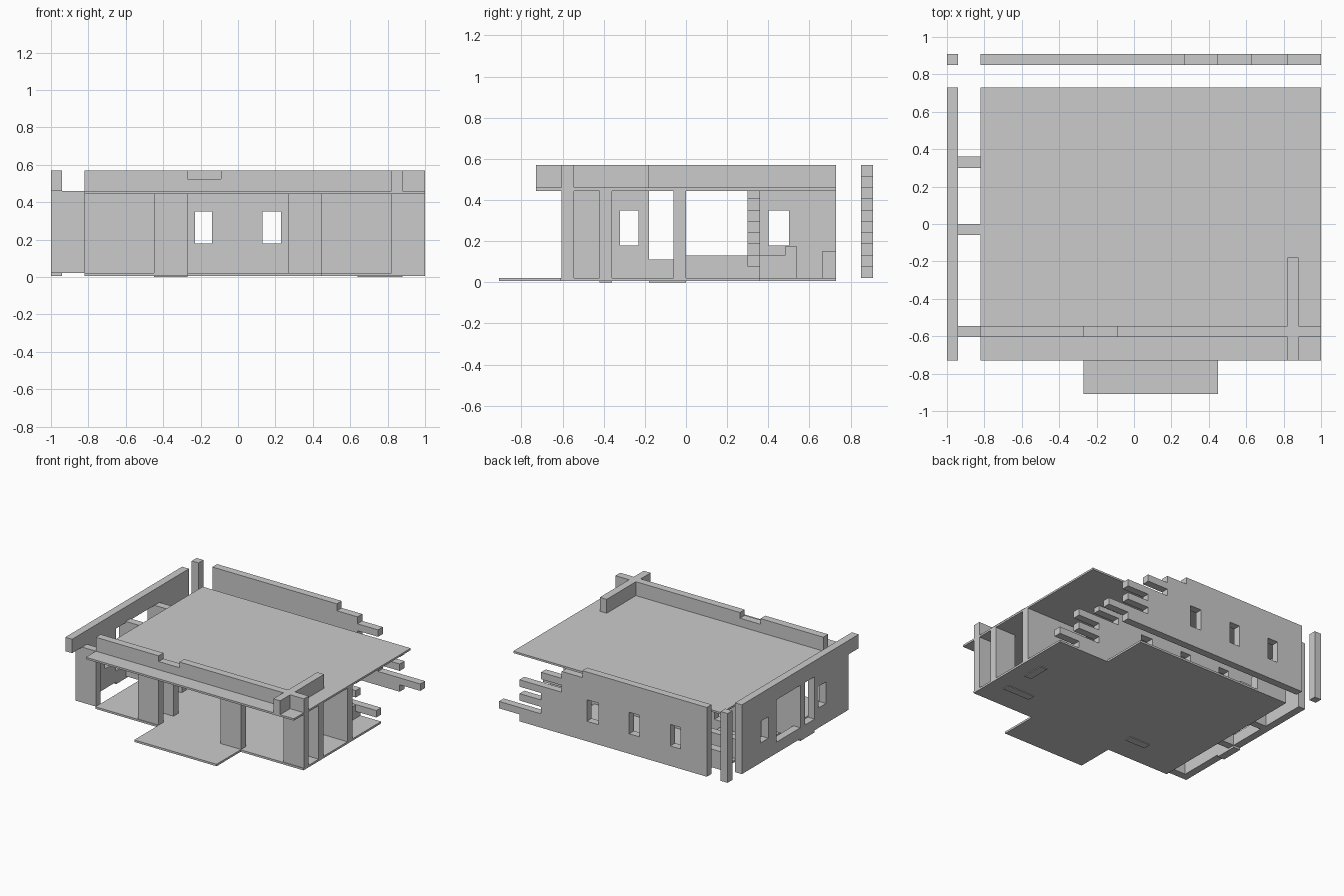
import bpy

if "Cube" in bpy.data.objects:
    bpy.data.objects.remove(bpy.data.objects["Cube"])


def box(name, x0, x1, y0, y1, z0, z1):
    """Axis-aligned block given by its extents."""
    bpy.ops.mesh.primitive_cube_add(size=1, location=((x0 + x1) / 2, (y0 + y1) / 2, (z0 + z1) / 2))
    ob = bpy.context.object
    ob.name = name
    ob.scale = (x1 - x0, y1 - y0, z1 - z0)
    bpy.ops.object.transform_apply(location=True, scale=True)
    return ob


def profile(name, pts, axis, lo, hi):
    """Extrude a 2D outline: axis 'x' takes (y,z), 'y' takes (x,z), 'z' takes (x,y)."""
    def to3(p, t):
        return {'x': (t, p[0], p[1]), 'y': (p[0], t, p[1]), 'z': (p[0], p[1], t)}[axis]
    n = len(pts)
    verts = [to3(p, lo) for p in pts] + [to3(p, hi) for p in pts]
    faces = [tuple(range(n)), tuple(range(2 * n - 1, n - 1, -1))]
    faces += [(i, i + n, (i + 1) % n + n, (i + 1) % n) for i in range(n)]
    me = bpy.data.meshes.new(name)
    me.from_pydata(verts, [], faces)
    ob = bpy.data.objects.new(name, me)
    bpy.context.collection.objects.link(ob)
    bpy.context.view_layer.objects.active = ob
    ob.select_set(True)
    bpy.ops.object.mode_set(mode='EDIT')
    bpy.ops.mesh.select_all(action='SELECT')
    bpy.ops.mesh.normals_make_consistent(inside=False)
    bpy.ops.object.mode_set(mode='OBJECT')
    return ob


def cut(target, boxes):
    """Cut rectangular openings out of a wall."""
    for b in boxes:
        c = box("opening_cutter", *b)
        m = target.modifiers.new("opening", 'BOOLEAN')
        m.operation = 'DIFFERENCE'
        m.solver = 'EXACT'
        m.object = c
        bpy.context.view_layer.objects.active = target
        bpy.ops.object.modifier_apply(modifier=m.name)
        bpy.data.objects.remove(c, do_unlink=True)


def ragged_wall(name, left, ends, y0, y1, z0, h, top=None):
    """Wall in board courses, each ending at its own x on the right."""
    pts = [(left, z0)]
    for i, e in enumerate(ends):
        a, b = z0 + i * h, z0 + (i + 1) * h
        if top and i == len(ends) - 1:
            b = top
        if pts[-1][0] == e and i > 0:
            pts[-1] = (e, b)
        else:
            pts += [(e, a), (e, b)]
    pts.append((left, pts[-1][1]))
    return profile(name, pts, 'y', y0, y1)


F, R0, R1, TOP = 0.022, 0.445, 0.46, 0.57   # floor top, roof slab, parapet top

# Floor with the entry pad and the cut back corner
profile("floor", [(-0.82, -0.61), (-0.27, -0.61), (-0.27, -0.91), (0.45, -0.91), (0.45, -0.61),
                  (1, -0.61), (1, 0.36), (0.55, 0.36), (0.55, 0.73), (-0.82, 0.73)], 'z', 0.006, F)

# Thresholds just showing below the floor
box("threshold_left", -0.45, -0.27, -0.42, -0.36, 0, 0.02)
box("threshold_right", 0.64, 0.88, -0.42, -0.36, 0, 0.02)
box("threshold_side", 0.82, 0.88, -0.18, 0, 0, 0.02)

# Roof slab
box("roof_slab", -0.82, 1, -0.73, 0.73, R0, R1)

# Front parapet with shallow notch, and the crossing roof beam
profile("front_parapet", [(-0.82, R1), (1, R1), (1, TOP), (-0.09, TOP), (-0.09, 0.525),
                          (-0.27, 0.525), (-0.27, TOP), (-0.82, TOP)], 'y', -0.605, -0.545)
box("roof_beam", 0.82, 0.88, -0.73, -0.18, R1, TOP)

# Left wall, overhanging at the top front, dropping at the side door
left_wall = profile("left_wall", [(-0.605, F), (-0.18, F), (-0.18, 0.005), (0, 0.005), (0, F), (0.73, F),
                                  (0.73, TOP), (-0.73, TOP), (-0.73, R1), (-0.605, R1)], 'x', -1, -0.94)
cut(left_wall, [(-1.1, -0.9, y0, y1, z0, z1) for y0, y1, z0, z1 in
                [(0.40, 0.50, 0.18, 0.35), (0.0, 0.30, 0.11, R0),
                 (-0.18, -0.06, 0.11, R0), (-0.32, -0.23, 0.18, 0.35)]])

# Front wall panels
box("front_panel_corner_left", -1, -0.82, -0.605, -0.545, F, R1)
for i, (a, b) in enumerate([(-0.45, -0.27), (0.27, 0.45), (0.82, 1)]):
    box(f"front_panel_{i + 1}", a, b, -0.605, -0.545, F, R0)

# Porch pillars behind the front panels
box("porch_pillar_left", -0.45, -0.27, -0.42, -0.36, F, R0)
box("porch_pillar_right", 0.82, 1, -0.42, -0.36, F, R0)

# Inner front walls either side of the doorway
box("inner_wall_left", -0.94, -0.45, -0.06, 0, F, R0 + 0.01)
box("inner_wall_right", 0.45, 1, -0.06, 0, F, R0)

# Back wall and inner rear wall, both with stepped board ends and windows
windows = [(-0.59, -0.50), (-0.23, -0.14), (0.13, 0.23)]
back = ragged_wall("back_wall", -0.82, [0.82, 1, 0.63, 0.82, 0.63, 0.82, 0.45, 0.63, 0.45, 0.27],
                   0.85, 0.91, F, 0.0548)
cut(back, [(a, b, 0.8, 0.95, 0.18, 0.35) for a, b in windows])
inner = ragged_wall("inner_rear_wall", -0.94, [0.82, 1, 0.63, 0.82, 0.63, 0.82, 0.45, 0.63],
                    0.30, 0.36, F, 0.0548, R0)
cut(inner, [(a, b, 0.25, 0.4, 0.18, 0.35) for a, b in windows])

# Free-standing back corner post
box("corner_post", -1, -0.94, 0.85, 0.91, F, TOP)

# Low furniture in the rear left room
box("bench_seat", -0.82, -0.55, 0.36, 0.48, F, 0.13)
box("bench_back", -0.82, -0.55, 0.48, 0.54, F, 0.175)
box("low_shelf", -0.82, -0.55, 0.66, 0.73, F, 0.15)
box("low_bench", 0.55, 0.82, 0, 0.30, F, 0.13)
